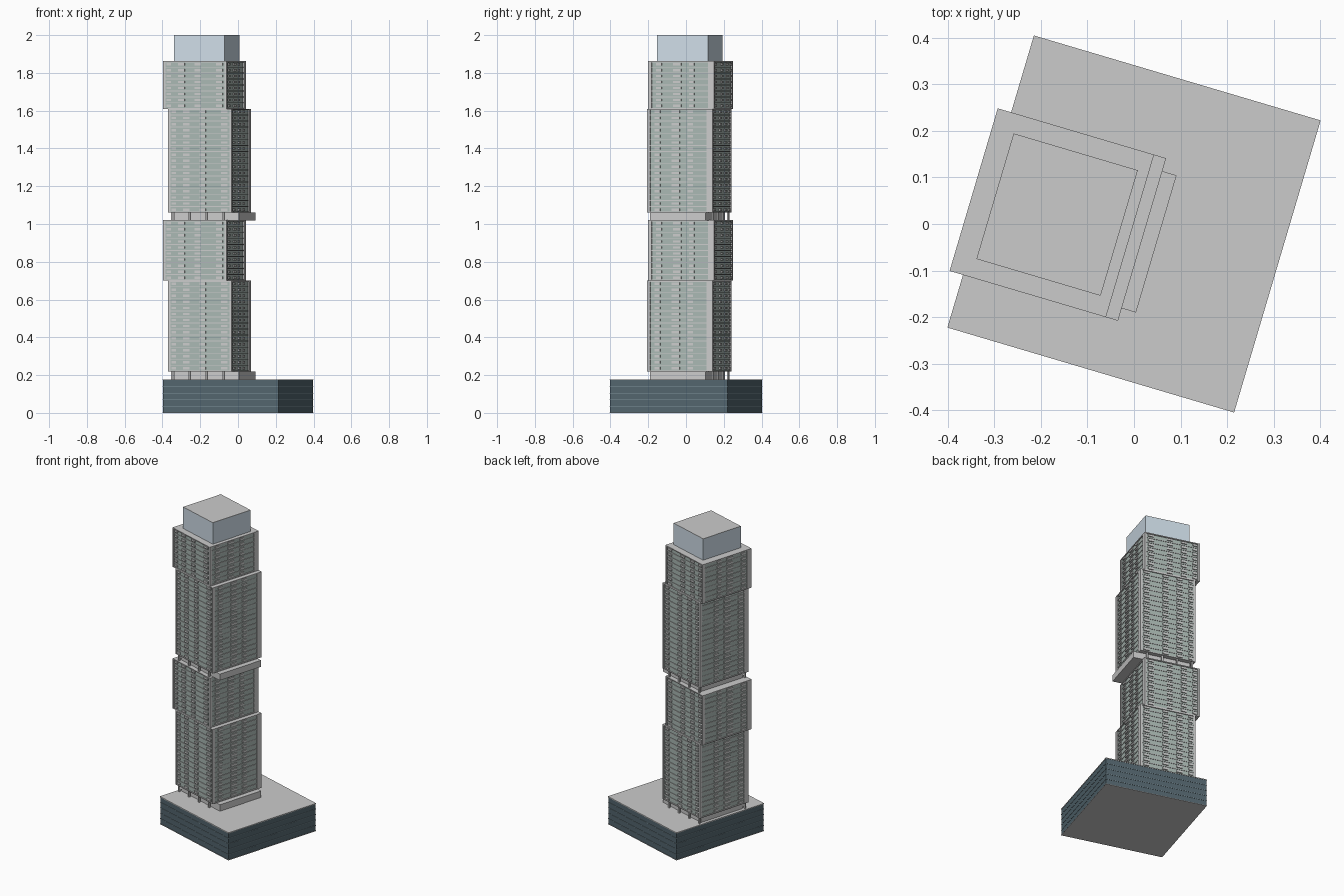
import bpy, bmesh, math
from mathutils import Matrix

if "Cube" in bpy.data.objects:
    bpy.data.objects.remove(bpy.data.objects["Cube"])

TURN = Matrix.Rotation(math.radians(-16.5), 4, 'Z')


def material(name, rgb):
    m = bpy.data.materials.new(name)
    m.diffuse_color = (*rgb, 1)
    m.use_nodes = True
    m.node_tree.nodes["Principled BSDF"].inputs["Base Color"].default_value = m.diffuse_color
    return m


GLASS = material("green_glass", (0.40, 0.48, 0.45))
DARK = material("dark_glass", (0.085, 0.13, 0.155))
PALE = material("pale_panel", (0.62, 0.72, 0.80))
TRIM = material("blue_trim", (0.22, 0.30, 0.34))


def boxes(name, items, mat=None):
    """One object made of boxes (x0, x1, y0, y1, z0, z1), all turned with the site."""
    bm = bmesh.new()
    for x0, x1, y0, y1, z0, z1 in items:
        m = (Matrix.Translation(((x0 + x1) / 2, (y0 + y1) / 2, (z0 + z1) / 2))
             @ Matrix.Diagonal((x1 - x0, y1 - y0, z1 - z0, 1)))
        bmesh.ops.create_cube(bm, size=1, matrix=TURN @ m)
    me = bpy.data.meshes.new(name)
    bm.to_mesh(me)
    bm.free()
    ob = bpy.data.objects.new(name, me)
    bpy.context.collection.objects.link(ob)
    if mat:
        me.materials.append(mat)
    return ob


# Podium: dark glass with thin floor lines and a plain roof
X, Y = 0.321, 0.327
boxes("podium_glass", [(-X + .002, X - .002, -Y + .002, Y - .002, 0.002, 0.174)], DARK)
boxes("podium_floor_lines", [(-X, X, -Y, Y, z - .0015, z + .0015)
                             for z in [0.035 * i for i in range(1, 5)]], TRIM)
boxes("podium_roof", [(-X, X, -Y, Y, 0.173, 0.178)])
boxes("podium_floor", [(-X, X, -Y, Y, 0, 0.003)])

Y0, Y1 = -0.209, 0.155      # tower depth
W = 0.350                   # tower width
D = 0.006                   # facade relief


def tower_block(name, x0, z0, z1, floors):
    x1 = x0 + W
    boxes(name + "_glass", [(x0 + D, x1 - D, Y0 + D, Y1 - D, z0 + .002, z1 - .002)], GLASS)
    # roof, soffit and corner panels
    frame = [(x0, x1, Y0, Y1, z0, z0 + .005), (x0, x1, Y0, Y1, z1 - .006, z1)]
    a, b = z0 + .004, z1 - .005
    for sx0, sx1, wy in ((x1 - .012, x1, 0.034), (x0, x0 + .012, 0.018)):
        frame.append((sx0, sx1, Y1 - wy, Y1, a, b))
        frame.append((sx0, sx1, Y0, Y0 + 0.052 - wy, a, b))
    boxes(name + "_frame", frame)
    # thin floor edges and balcony fronts in vertical stacks
    edges, fronts = [], []
    h = (z1 - z0) / floors
    for i in range(floors):
        z = z0 + i * h
        if i:
            edges.append((x0 + .003, x1 - .003, Y0 + .003, Y1 - .003, z - .002, z + .002))
        f0, f1 = z + h * 0.3, z + h * 0.68
        for c, w in ((0.03, .025), (0.10, .035), (0.19, .035), (0.31, .035)):
            for ya, yb in ((Y0, Y0 + .01), (Y1 - .01, Y1)):
                fronts.append((x0 + c - w / 2, x0 + c + w / 2, ya, yb, f0, f1))
        for c, w in ((-0.15, .03), (-0.05, .045), (0.03, .03)):
            for xa, xb in ((x0, x0 + .01), (x1 - .01, x1)):
                fronts.append((xa, xb, c - w / 2, c + w / 2, f0, f1))
    boxes(name + "_floor_edges", edges)
    boxes(name + "_balcony_fronts", fronts)


# Four shifted blocks
tower_block("block_1", -0.324, 0.220, 0.700, 15)
tower_block("block_2", -0.351, 0.700, 1.020, 10)
tower_block("block_3", -0.324, 1.060, 1.610, 17)
tower_block("block_4", -0.351, 1.610, 1.862, 8)

# Recessed storeys: overhanging terrace slab with columns around
for name, z0, z1 in (("lower_terrace", 0.177, 0.221), ("middle_terrace", 1.019, 1.061)):
    boxes(name, [(-0.300, 0.058, -0.181, 0.126, z0, z1 - .001)])
    cols = []
    for i in range(4):
        u = -0.305 + 0.094 * i
        for v in (-0.196, 0.142):
            cols.append((u - .005, u + .005, v - .005, v + .005, z0, z1))
    boxes(name + "_columns", cols)

# Crown: pale plant room with plain roof
boxes("crown_walls", [(-0.303, -0.025, -0.168, 0.113, 1.861, 1.998)], PALE)
boxes("crown_roof", [(-0.303, -0.025, -0.168, 0.113, 1.997, 2.0)])
